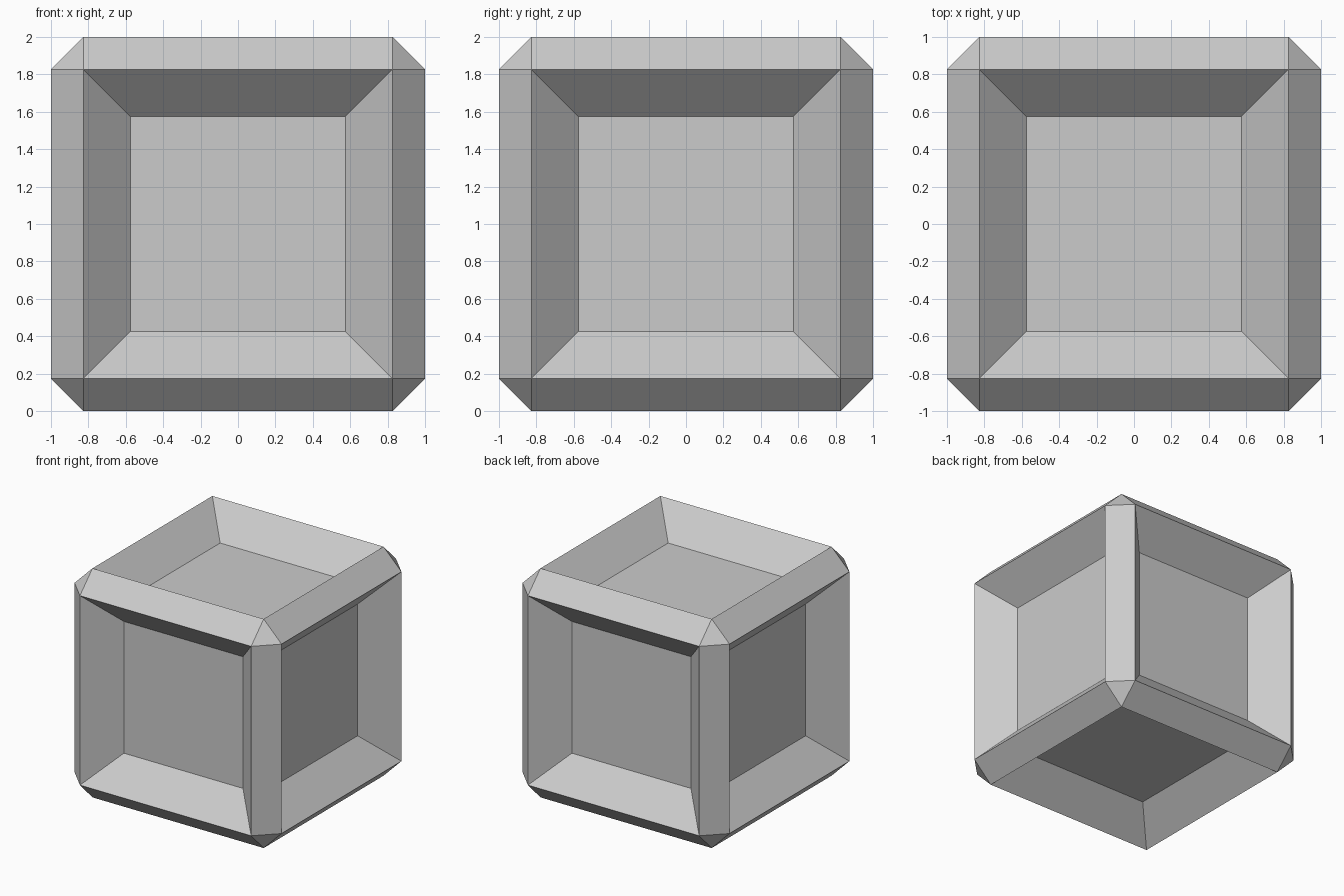
import bpy, bmesh
from mathutils import Matrix

if "Cube" in bpy.data.objects:
    bpy.data.objects.remove(bpy.data.objects["Cube"])

CHAMFER = 0.173   # width of the edge chamfers
INSET = 0.252     # width of the sloped recess walls
DEPTH = 0.247     # depth of the recessed panels

bm = bmesh.new()

# Cube standing on the ground
bmesh.ops.create_cube(bm, size=2, matrix=Matrix.Translation((0, 0, 1)))

# Flat chamfer on every edge, with triangular corners
bmesh.ops.bevel(bm, geom=bm.edges[:], offset=CHAMFER, offset_type='OFFSET',
                segments=1, profile=0.5, affect='EDGES')
bm.normal_update()

# Sunken panel with sloped walls on each of the six sides
sides = [f for f in bm.faces if max(abs(c) for c in f.normal) > 0.99]
bmesh.ops.inset_individual(bm, faces=sides, thickness=INSET, depth=-DEPTH,
                           use_even_offset=True)
bmesh.ops.recalc_face_normals(bm, faces=bm.faces[:])

mesh = bpy.data.meshes.new("crate_block")
bm.to_mesh(mesh)
bm.free()
bpy.context.collection.objects.link(bpy.data.objects.new("crate_block", mesh))
